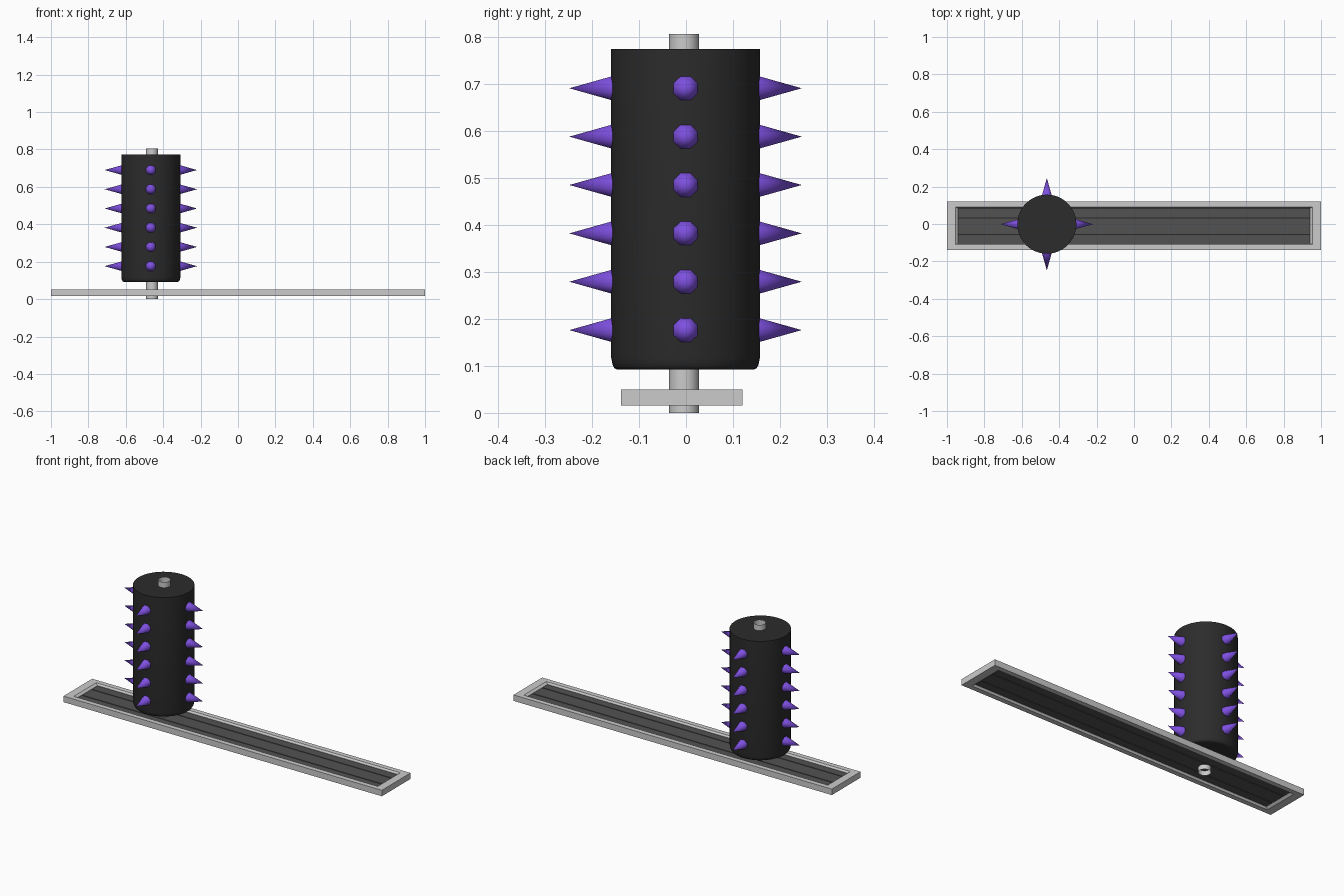
import bpy, bmesh
from math import pi, sin, cos
from mathutils import Matrix, Vector

if "Cube" in bpy.data.objects:
    bpy.data.objects.remove(bpy.data.objects["Cube"])

CX, CY = -0.466, -0.001      # roller axis
FY = -0.009                  # track centre line


def material(name, rgb):
    m = bpy.data.materials.new(name)
    m.diffuse_color = (*rgb, 1)
    m.use_nodes = True
    m.node_tree.nodes["Principled BSDF"].inputs["Base Color"].default_value = m.diffuse_color
    return m


rubber = material("black_rubber", (0.025, 0.025, 0.025))
purple = material("purple_spike", (0.21, 0.08, 0.75))
dark = material("dark_panel", (0.085, 0.085, 0.085))
groove = material("dark_groove", (0.02, 0.02, 0.02))


def finish(name, bm, mat=None, smooth=None):
    bmesh.ops.recalc_face_normals(bm, faces=bm.faces)
    mesh = bpy.data.meshes.new(name)
    bm.to_mesh(mesh)
    bm.free()
    ob = bpy.data.objects.new(name, mesh)
    bpy.context.collection.objects.link(ob)
    if mat:
        mesh.materials.append(mat)
    if smooth:
        bpy.ops.object.select_all(action='DESELECT')
        ob.select_set(True)
        bpy.context.view_layer.objects.active = ob
        bpy.ops.object.shade_smooth_by_angle(angle=smooth)
    return ob


def box(name, size, loc, mat=None):
    bm = bmesh.new()
    bmesh.ops.create_cube(bm, size=1, matrix=Matrix.Translation(loc) @ Matrix.Diagonal((*size, 1)))
    return finish(name, bm, mat)


def lathe(name, profile, x, y, n, mat=None, caps=False):
    bm = bmesh.new()
    rings = [[bm.verts.new((x + r * cos(2 * pi * i / n), y + r * sin(2 * pi * i / n), z))
              for i in range(n)] for r, z in profile]
    for a, b in zip(rings, rings[1:]):
        for i in range(n):
            j = (i + 1) % n
            bm.faces.new((a[i], a[j], b[j], b[i]))
    if caps:
        bm.faces.new(rings[0])
        bm.faces.new(rings[-1])
    return finish(name, bm, mat, 0.6)


# Track frame: closed rectangular ring swept from (half x, half y, z) sections
bm = bmesh.new()
sections = [(1.0, 0.129, 0.016), (1.0, 0.129, 0.05), (0.955, 0.101, 0.05),
            (0.942, 0.094, 0.04), (0.942, 0.094, 0.026), (0.955, 0.101, 0.016)]
loops = [[bm.verts.new((sx * hx, FY + sy * hy, z))
          for sx, sy in ((-1, -1), (1, -1), (1, 1), (-1, 1))] for hx, hy, z in sections]
for k, a in enumerate(loops):
    b = loops[(k + 1) % len(loops)]
    for i in range(4):
        j = (i + 1) % 4
        bm.faces.new((a[i], a[j], b[j], b[i]))
finish("track_frame", bm)

# Track bed: three slats over a darker core that shows in the grooves
box("groove_core", (1.89, 0.19, 0.006), (0, FY, 0.033), groove)
for i in (-1, 0, 1):
    w = 0.082 if i == 0 else 0.05
    box(f"track_slat_{i + 2}", (1.885, w, 0.012), (0, FY - 0.003 + i * 0.071, 0.033), dark)

# Roller on an open-ended shaft
lathe("roller", [(0.145, 0.092), (0.151, 0.095), (0.155, 0.102), (0.158, 0.117), (0.158, 0.773)],
      CX, CY, 48, rubber, caps=True)
lathe("shaft", [(0.032, 0), (0.032, 0.805)], CX + 0.006, -0.004, 32)

# Spikes: six rows of four
bm = bmesh.new()
for row in range(6):
    for q in range(4):
        spin = (Matrix.Translation((CX, CY, 0.176 + row * 0.1028)) @ Matrix.Rotation(q * pi / 2, 4, 'Z')
                @ Matrix.Translation((0.1985, 0, 0)) @ Matrix.Rotation(pi / 2, 4, 'Y')
                @ Matrix.Rotation(pi / 8, 4, 'Z'))
        bmesh.ops.create_cone(bm, cap_ends=True, segments=8, radius1=0.0295, radius2=0,
                              depth=0.097, matrix=spin)
finish("spikes", bm, purple, 0.9)
